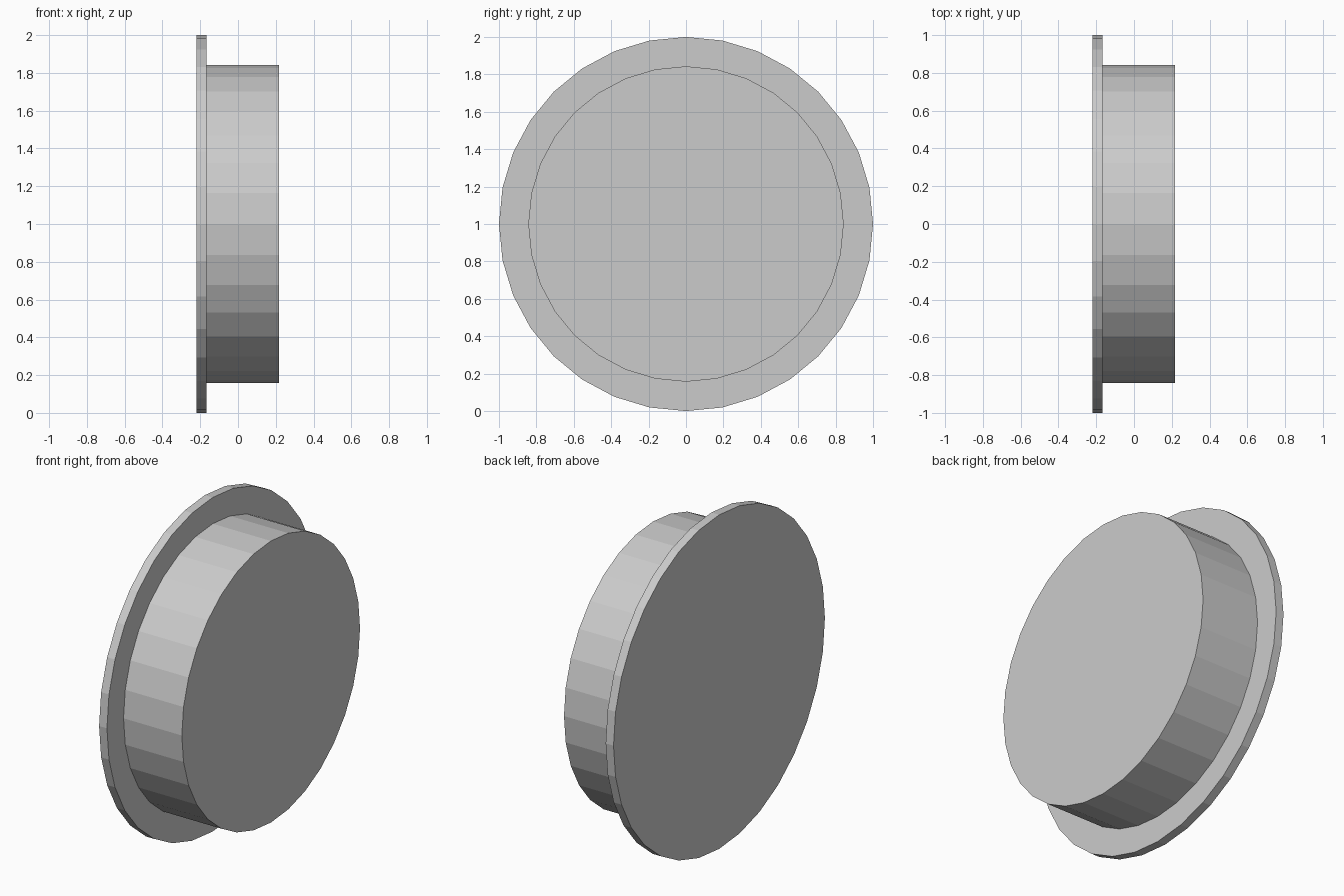
import bpy, bmesh
from math import cos, sin, tau

if "Cube" in bpy.data.objects:
    bpy.data.objects.remove(bpy.data.objects["Cube"])

SIDES = 32
# Profile along the x axis: (x, radius)
PROFILE = [(-0.22, 1.0), (-0.168, 1.0), (-0.168, 0.843), (0.218, 0.843)]

bm = bmesh.new()

# Rings of vertices around the axle line
rings = [[bm.verts.new((x, r * cos(tau * i / SIDES), 1 + r * sin(tau * i / SIDES)))
          for i in range(SIDES)] for x, r in PROFILE]

# Flange rim, flange step and drum wall
for a, b in zip(rings, rings[1:]):
    for i in range(SIDES):
        j = (i + 1) % SIDES
        bm.faces.new((a[i], a[j], b[j], b[i]))

# Flat end caps
bm.faces.new(rings[0])
bm.faces.new(rings[-1])
bmesh.ops.recalc_face_normals(bm, faces=bm.faces)

mesh = bpy.data.meshes.new("flanged_wheel")
bm.to_mesh(mesh)
bm.free()
bpy.context.collection.objects.link(bpy.data.objects.new("flanged_wheel", mesh))
